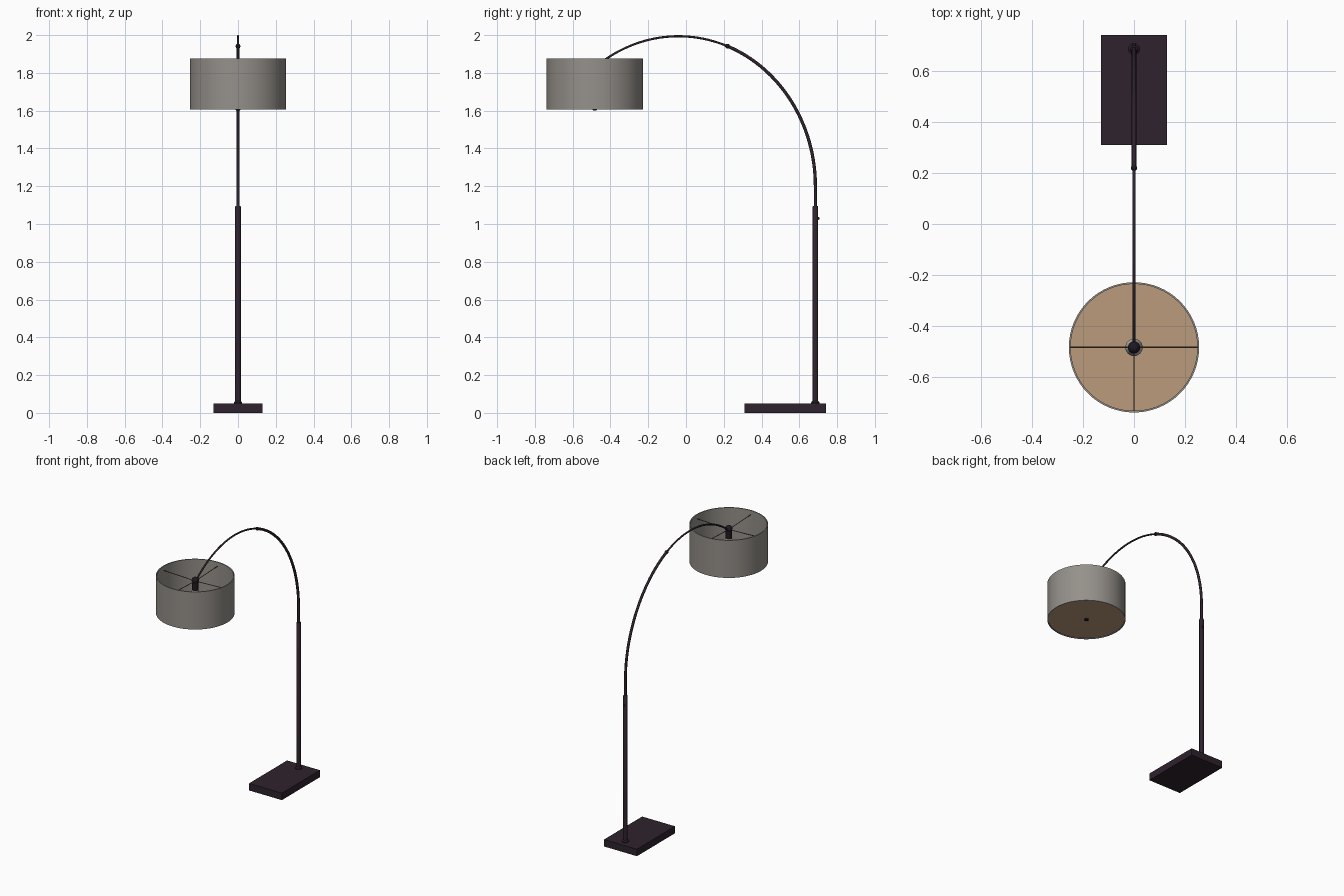
import bpy, bmesh, math
from mathutils import Vector

if "Cube" in bpy.data.objects:
    bpy.data.objects.remove(bpy.data.objects["Cube"], do_unlink=True)


def material(name, rgb):
    m = bpy.data.materials.new(name)
    m.use_nodes = True
    m.diffuse_color = (*rgb, 1)
    m.node_tree.nodes["Principled BSDF"].inputs["Base Color"].default_value = (*rgb, 1)
    return m


METAL = material("dark metal", (0.028, 0.016, 0.026))
BLACK = material("black fittings", (0.014, 0.010, 0.014))
FABRIC = material("grey fabric", (0.30, 0.28, 0.255))
DIFFUSER = material("tan diffuser", (0.50, 0.33, 0.20))
WIRE = material("brown wire", (0.16, 0.09, 0.05))
GLASS = material("pale bulb", (0.45, 0.45, 0.45))

POLE_Y, SHADE_Y = 0.685, -0.483


def finish(ob, name, mat, smooth=True):
    ob.name = name
    ob.data.name = name
    ob.data.materials.clear()
    ob.data.materials.append(mat)
    if smooth:
        bpy.ops.object.select_all(action='DESELECT')
        ob.select_set(True)
        bpy.context.view_layer.objects.active = ob
        bpy.ops.object.shade_smooth_by_angle(angle=math.radians(40))
    return ob


def lathe(name, profile, y, mat, sides=24, closed=False):
    """Spin (radius, height) points around a vertical axis."""
    bm = bmesh.new()
    verts = [bm.verts.new((r, 0, z)) for r, z in profile]
    edges = [bm.edges.new(p) for p in zip(verts, verts[1:])]
    if closed:
        edges.append(bm.edges.new((verts[-1], verts[0])))
    bmesh.ops.spin(bm, geom=verts + edges, cent=(0, 0, 0), axis=(0, 0, 1),
                   angle=math.tau, steps=sides)
    bmesh.ops.remove_doubles(bm, verts=bm.verts, dist=1e-5)
    bmesh.ops.recalc_face_normals(bm, faces=bm.faces)
    me = bpy.data.meshes.new(name)
    bm.to_mesh(me)
    bm.free()
    ob = bpy.data.objects.new(name, me)
    bpy.context.collection.objects.link(ob)
    ob.location.y = y
    return finish(ob, name, mat)


def tube(name, points, radius, mat, resolution=3):
    """Round tube along a list of points."""
    cu = bpy.data.curves.new(name, 'CURVE')
    cu.dimensions = '3D'
    cu.bevel_depth = radius
    cu.bevel_resolution = resolution
    cu.use_fill_caps = True
    sp = cu.splines.new('POLY')
    sp.points.add(len(points) - 1)
    for p, co in zip(sp.points, points):
        p.co = (*co, 1)
    ob = bpy.data.objects.new(name, cu)
    bpy.context.collection.objects.link(ob)
    bpy.ops.object.select_all(action='DESELECT')
    ob.select_set(True)
    bpy.context.view_layer.objects.active = ob
    bpy.ops.object.convert(target='MESH')
    return finish(bpy.context.object, name, mat)


def ball(name, loc, radius, mat):
    bpy.ops.mesh.primitive_uv_sphere_add(segments=16, ring_count=10, radius=radius, location=loc)
    return finish(bpy.context.object, name, mat)


def arc(start, end, steps):
    """Points on the elliptical sweep of the arm, angles in degrees."""
    angles = [math.radians(start + (end - start) * i / steps) for i in range(steps + 1)]
    return [Vector((0, -0.04 + 0.725 * math.cos(a), 1.2 + 0.794 * math.sin(a))) for a in angles]


# Base slab
bpy.ops.mesh.primitive_cube_add(size=1, location=(0, 0.525, 0.025))
base = bpy.context.object
base.scale = (0.26, 0.43, 0.05)
bpy.ops.object.transform_apply(location=False, rotation=False, scale=True)
finish(base, "base", METAL, smooth=False)

# Upright pole with its foot collar and locking screw
lathe("pole", [(0, 0.05), (0.015, 0.05), (0.015, 1.092), (0.013, 1.095), (0, 1.095)], POLE_Y, METAL)
lathe("pole_collar", [(0, 0.05), (0.022, 0.05), (0.022, 0.056), (0.015, 0.064), (0, 0.064)],
      POLE_Y, METAL)
ball("pole_screw", (0, POLE_Y + 0.015, 1.03), 0.008, BLACK)

# Arched arm: thick lower tube, thin upper tube, joint between them
lower = [Vector((0, POLE_Y, 1.08))] + arc(0, 69, 32)
upper = arc(69, 127, 28)
tube("lower_arm", lower, 0.009, METAL)
tube("upper_arm", upper + [Vector((0, SHADE_Y, 1.835))], 0.006, METAL)
ball("arm_joint", lower[-1], 0.0125, BLACK)

# Lamp holder, bulb and finial
ball("shade_knuckle", (0, SHADE_Y, 1.84), 0.024, BLACK)
lathe("socket", [(0, 1.84), (0.02, 1.84), (0.02, 1.77), (0, 1.77)], SHADE_Y, BLACK)
lathe("bulb", [(0, 1.775), (0.019, 1.775), (0.034, 1.735), (0.034, 1.71), (0.024, 1.69), (0, 1.683)],
      SHADE_Y, GLASS)
lathe("finial", [(0, 1.618), (0.014, 1.618), (0.014, 1.606), (0.009, 1.601), (0, 1.601)],
      SHADE_Y, BLACK, 16)

# Drum shade, open at the top, with a diffuser disc at the bottom
lathe("shade", [(0.255, 1.607), (0.255, 1.876), (0.248, 1.876), (0.248, 1.607)],
      SHADE_Y, FABRIC, 64, closed=True)
lathe("diffuser", [(0, 1.618), (0.249, 1.618), (0.249, 1.611), (0, 1.611)], SHADE_Y, DIFFUSER, 64)

# Wire spokes holding the shade
for i in range(4):
    a = i * math.pi / 2
    tip = Vector((0.25 * math.cos(a), SHADE_Y + 0.25 * math.sin(a), 1.845))
    tube(f"shade_spoke_{i + 1}", [Vector((0, SHADE_Y, 1.835)), tip], 0.0025, WIRE, 1)
